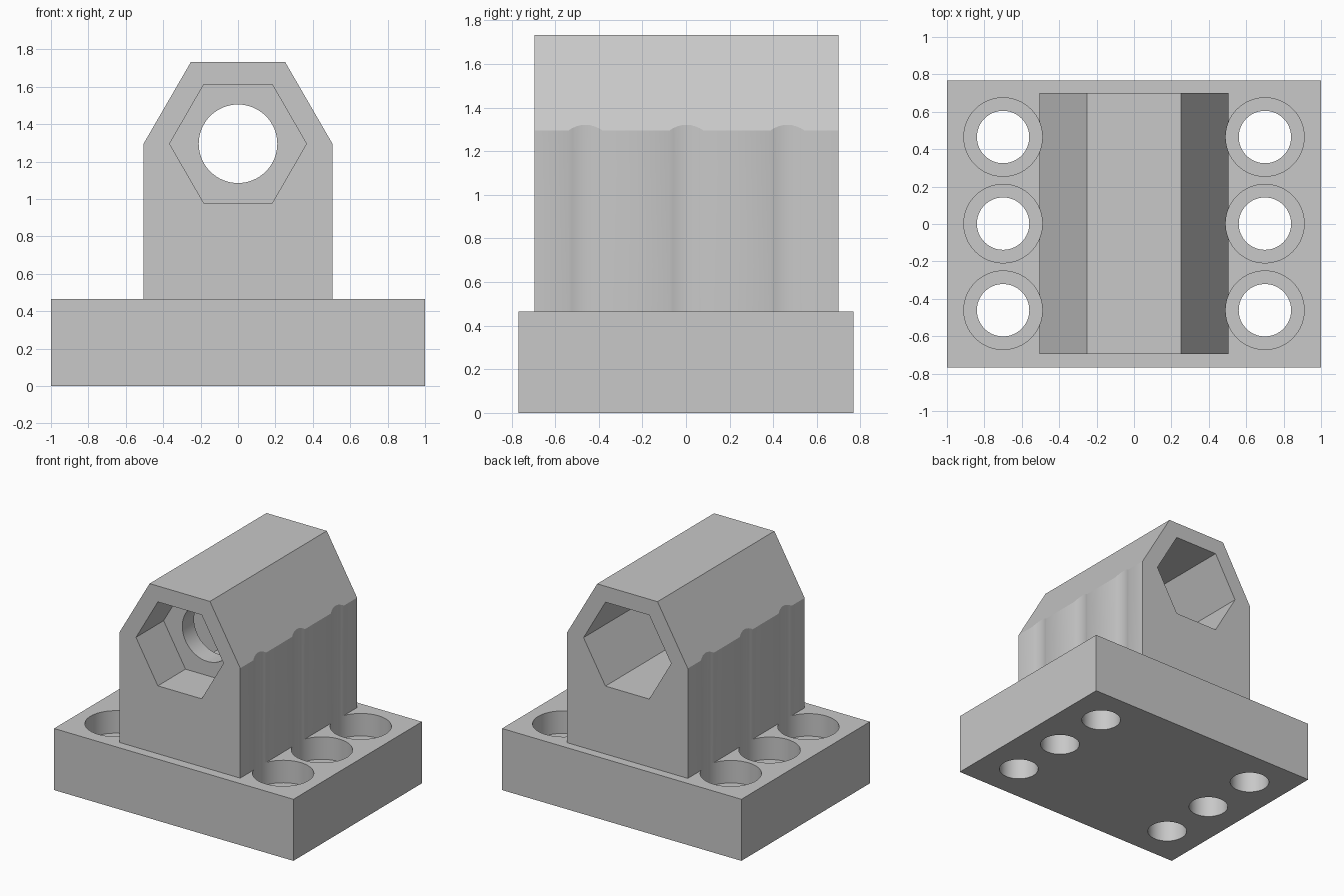
import bpy, bmesh, math
from mathutils import Matrix

cube = bpy.data.objects.get("Cube")
if cube:
    bpy.data.objects.remove(cube)

BASE_TOP = 0.465
AXIS_Z = 1.295
FRONT, BACK = -0.695, 0.7

grey = bpy.data.materials.new("light grey")
grey.use_nodes = True
grey.diffuse_color = (0.578, 0.578, 0.578, 1)
grey.node_tree.nodes["Principled BSDF"].inputs["Base Color"].default_value = grey.diffuse_color


def make_object(name, bm):
    bmesh.ops.recalc_face_normals(bm, faces=bm.faces)
    mesh = bpy.data.meshes.new(name)
    bm.to_mesh(mesh)
    bm.free()
    mesh.materials.append(grey)
    obj = bpy.data.objects.new(name, mesh)
    bpy.context.collection.objects.link(obj)
    return obj


def prism_y(name, profile, y0, y1):
    """Extrude an (x, z) profile along y."""
    bm = bmesh.new()
    face = bm.faces.new([bm.verts.new((x, y0, z)) for x, z in profile])
    out = bmesh.ops.extrude_face_region(bm, geom=[face])
    verts = [v for v in out["geom"] if isinstance(v, bmesh.types.BMVert)]
    bmesh.ops.translate(bm, vec=(0, y1 - y0, 0), verts=verts)
    return make_object(name, bm)


def ring(radius, sides):
    """Points of a regular polygon around the bore axis."""
    angles = [2 * math.pi * i / sides for i in range(sides)]
    return [(radius * math.cos(a), AXIS_Z + radius * math.sin(a)) for a in angles]


def drills(name, radius, z0, z1):
    """Six vertical cylinders, three on each side."""
    bm = bmesh.new()
    for x in (-0.7, 0.7):
        for row in (-1, 0, 1):
            place = Matrix.Translation((x, 0.002 + row * 0.463, (z0 + z1) / 2))
            bmesh.ops.create_cone(bm, cap_ends=True, segments=64, radius1=radius,
                                  radius2=radius, depth=z1 - z0, matrix=place)
    return make_object(name, bm)


def cut(obj, cutters):
    bpy.context.view_layer.objects.active = obj
    for cutter in cutters:
        mod = obj.modifiers.new(cutter.name, 'BOOLEAN')
        mod.operation = 'DIFFERENCE'
        mod.solver = 'EXACT'
        mod.object = cutter
        bpy.ops.object.modifier_apply(modifier=mod.name)


# Base plate and the block with chamfered shoulders
base = prism_y("base_plate", [(-1, 0), (1, 0), (1, BASE_TOP), (-1, BASE_TOP)], -0.767, 0.767)
half = [(0.505, BASE_TOP), (0.505, AXIS_Z), (0.252, 1.732)]
block = prism_y("bore_block", half + [(-x, z) for x, z in reversed(half)], FRONT, BACK)

# Screw holes with counterbores that also groove the block sides
counterbores = drills("counterbore_cutter", 0.21, BASE_TOP - 0.17, 2)
screw_holes = drills("screw_hole_cutter", 0.14, -0.1, 0.4)

# Hexagonal pockets at both ends, joined by a round bore through the inner wall
front_pocket = prism_y("front_pocket_cutter", ring(0.366, 6), FRONT - 0.1, FRONT + 0.33)
back_pocket = prism_y("back_pocket_cutter", ring(0.366, 6), FRONT + 0.47, BACK + 0.1)
bore = prism_y("bore_cutter", ring(0.21, 64), FRONT + 0.2, FRONT + 0.6)

cut(base, [counterbores, screw_holes])
cut(block, [counterbores, front_pocket, back_pocket, bore])

for cutter in (counterbores, screw_holes, front_pocket, back_pocket, bore):
    bpy.data.objects.remove(cutter)

for obj in (base, block):
    bpy.ops.object.select_all(action='DESELECT')
    obj.select_set(True)
    bpy.context.view_layer.objects.active = obj
    bpy.ops.object.shade_smooth_by_angle(angle=math.radians(20))
